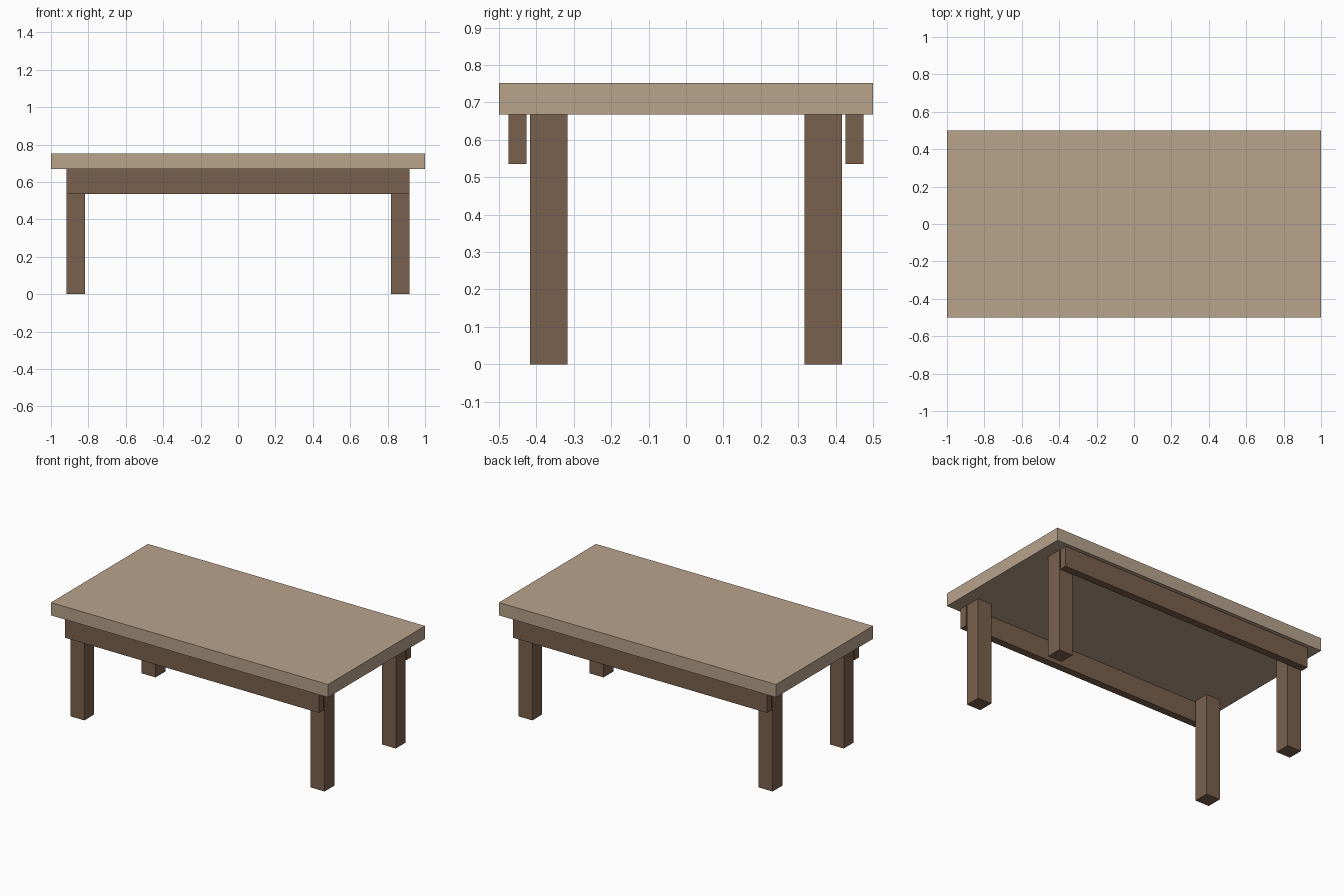
import bpy

if "Cube" in bpy.data.objects:
    bpy.data.objects.remove(bpy.data.objects["Cube"])


def material(name, color):
    m = bpy.data.materials.new(name)
    m.diffuse_color = color
    m.use_nodes = True
    m.node_tree.nodes["Principled BSDF"].inputs["Base Color"].default_value = m.diffuse_color
    return m


def box(name, lo, hi, mat):
    """Axis-aligned box between two corners."""
    center = [(a + b) / 2 for a, b in zip(lo, hi)]
    bpy.ops.mesh.primitive_cube_add(size=1, location=center)
    obj = bpy.context.object
    obj.name = name
    obj.scale = [b - a for a, b in zip(lo, hi)]
    bpy.ops.object.transform_apply(location=False, rotation=False, scale=True)
    obj.data.materials.append(mat)
    return obj


light_wood = material("light_wood", (0.48, 0.366, 0.258, 1))
dark_wood = material("dark_wood", (0.195, 0.119, 0.074, 1))

TOP, UNDER = 0.752, 0.668      # table top faces
LEG_X, LEG_Y, LEG_W = 0.917, 0.417, 0.1

# Table top
box("table_top", (-1, -0.5, UNDER), (1, 0.5, TOP), light_wood)

for sy, side in ((-1, "front"), (1, "back")):
    # Long rail just outside the legs
    y0, y1 = sorted((sy * 0.427, sy * 0.475))
    box(f"{side}_rail", (-LEG_X, y0, 0.535), (LEG_X, y1, UNDER), dark_wood)
    # Square legs
    for sx, end in ((-1, "left"), (1, "right")):
        x0, x1 = sorted((sx * LEG_X, sx * (LEG_X - LEG_W)))
        y0, y1 = sorted((sy * LEG_Y, sy * (LEG_Y - LEG_W)))
        box(f"{side}_{end}_leg", (x0, y0, 0), (x1, y1, UNDER), dark_wood)
